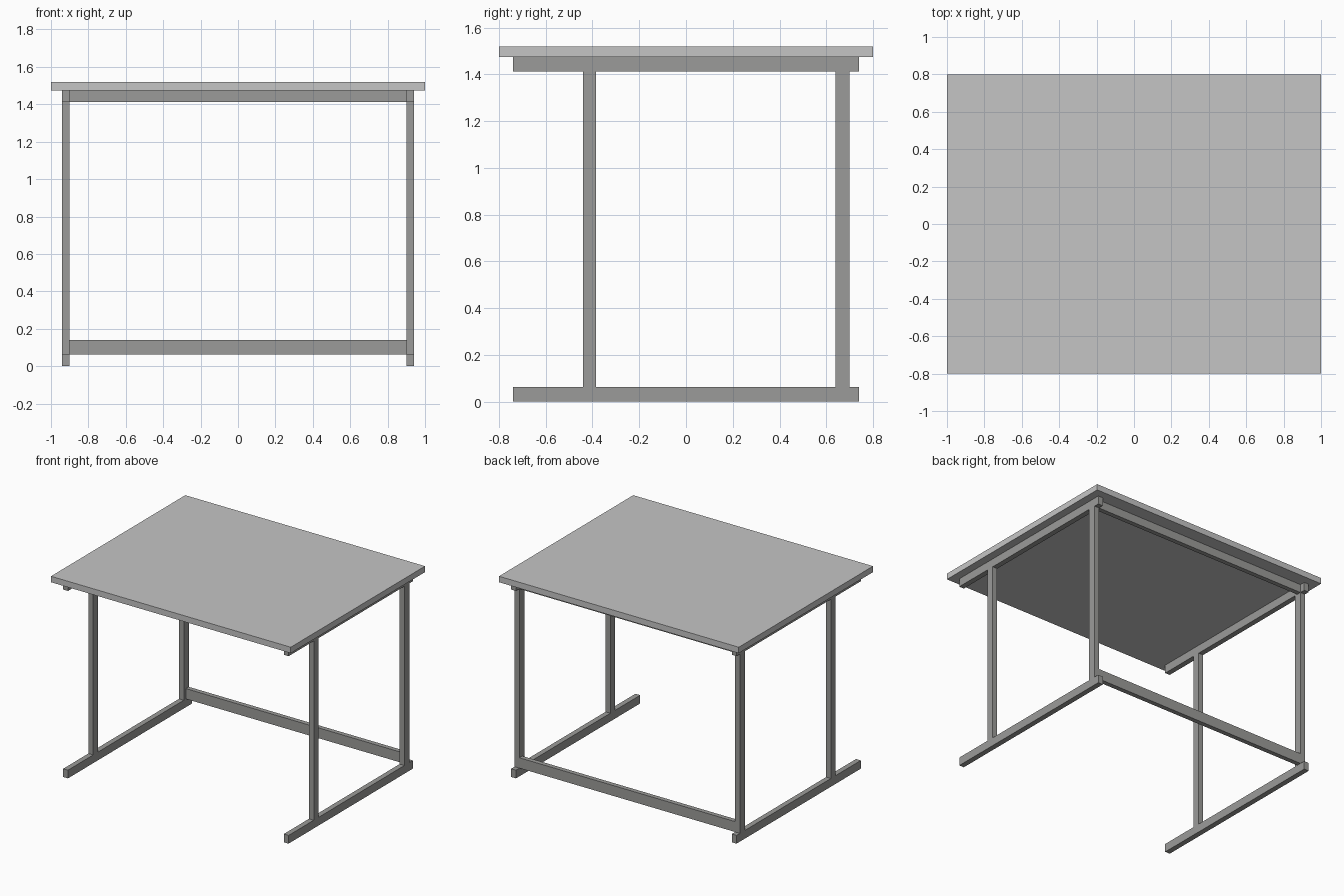
import bpy
import bmesh
from mathutils import Matrix

if "Cube" in bpy.data.objects:
    bpy.data.objects.remove(bpy.data.objects["Cube"])


def material(name, colour):
    mat = bpy.data.materials.new(name)
    mat.diffuse_color = (*colour, 1.0)
    mat.use_nodes = True
    mat.node_tree.nodes["Principled BSDF"].inputs["Base Color"].default_value = mat.diffuse_color
    return mat


top_grey = material("light_grey_top", (0.56, 0.56, 0.56))
frame_grey = material("mid_grey_frame", (0.33, 0.33, 0.32))


def box(name, x, y, z, mat):
    """Box from (min, max) ranges on each axis."""
    size = [r[1] - r[0] for r in (x, y, z)]
    centre = [(r[0] + r[1]) / 2 for r in (x, y, z)]
    bm = bmesh.new()
    bmesh.ops.create_cube(bm, size=1.0,
                          matrix=Matrix.Translation(centre) @ Matrix.Diagonal((*size, 1.0)))
    mesh = bpy.data.meshes.new(name)
    bm.to_mesh(mesh)
    bm.free()
    mesh.materials.append(mat)
    obj = bpy.data.objects.new(name, mesh)
    bpy.context.collection.objects.link(obj)
    return obj


FOOT_TOP, RAIL_BOTTOM, RAIL_TOP, TOP = 0.062, 1.413, 1.475, 1.52
INNER, OUTER = 0.90, 0.94

# Table top
box("table_top", (-1, 1), (-0.8, 0.8), (RAIL_TOP, TOP), top_grey)

# Side frames: foot, support rail and two legs on each side
for side, s in (("left", -1), ("right", 1)):
    x = tuple(sorted((s * INNER, s * OUTER)))
    box(side + "_foot", x, (-0.74, 0.74), (0, FOOT_TOP), frame_grey)
    box(side + "_top_rail", x, (-0.74, 0.74), (RAIL_BOTTOM, RAIL_TOP), frame_grey)
    box(side + "_front_leg", x, (-0.44, -0.384), (FOOT_TOP, RAIL_BOTTOM), frame_grey)
    box(side + "_back_leg", x, (0.64, 0.70), (FOOT_TOP, RAIL_BOTTOM), frame_grey)

# Cross members joining the back legs
box("back_stretcher", (-INNER, INNER), (0.665, 0.70), (FOOT_TOP, 0.14), frame_grey)
box("back_top_rail", (-INNER, INNER), (0.665, 0.70), (RAIL_BOTTOM, RAIL_TOP), frame_grey)
